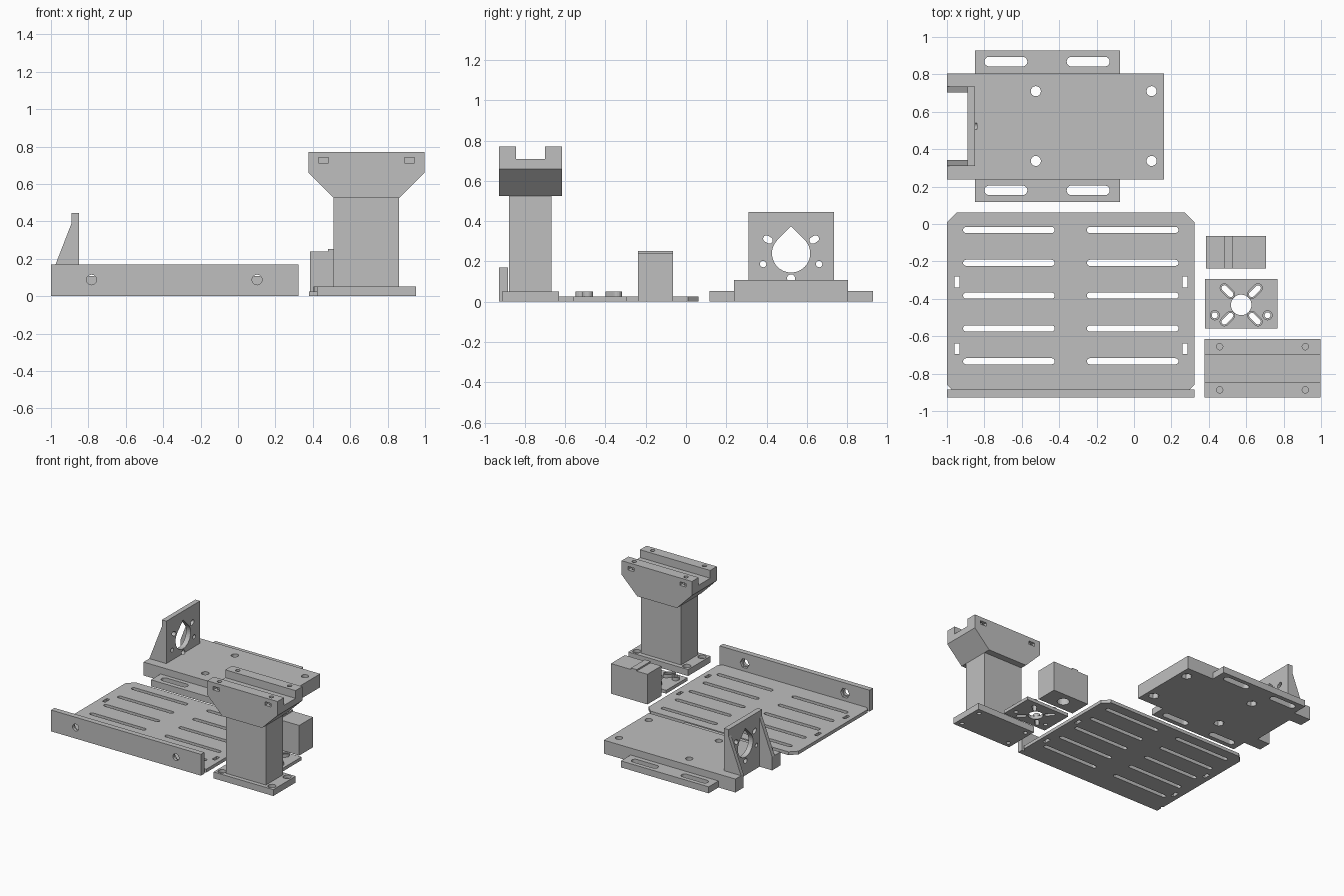
import bpy, bmesh, math
from mathutils import Vector

if "Cube" in bpy.data.objects:
    bpy.data.objects.remove(bpy.data.objects["Cube"])

grey = bpy.data.materials.new("plain grey")
grey.diffuse_color = (0.52, 0.52, 0.52, 1)
grey.use_nodes = True
grey.node_tree.nodes["Principled BSDF"].inputs["Base Color"].default_value = grey.diffuse_color


def circle(cx, cy, r, n=24):
    return [(cx + r * math.cos(math.tau * i / n), cy + r * math.sin(math.tau * i / n)) for i in range(n)]


def hexagon(cx, cy, r):
    return circle(cx, cy, r, 6)


def rect(u0, u1, v0, v1):
    return [(u0, v0), (u1, v0), (u1, v1), (u0, v1)]


def slot(cx, cy, length, width, angle=0.0, n=8):
    """Rounded slot outline."""
    pts, half = [], (length - width) / 2
    for side in (0, 1):
        for i in range(n + 1):
            a = -math.pi / 2 + math.pi * (side + i / n)
            u = (half if side == 0 else -half) + width / 2 * math.cos(a)
            v = width / 2 * math.sin(a)
            pts.append((cx + u * math.cos(angle) - v * math.sin(angle),
                        cy + u * math.sin(angle) + v * math.cos(angle)))
    return pts


def prisms(name, outlines, axis, lo, hi):
    """Extrude each outline from lo to hi along an axis, in one object."""
    place = {"x": lambda u, v, w: (w, u, v),
             "y": lambda u, v, w: (u, w, v),
             "z": lambda u, v, w: (u, v, w)}[axis]
    bm = bmesh.new()
    for pts in outlines:
        face = bm.faces.new([bm.verts.new(place(u, v, lo)) for u, v in pts])
        top = bmesh.ops.extrude_face_region(bm, geom=[face])["geom"]
        move = Vector(place(0, 0, hi - lo))
        bmesh.ops.translate(bm, vec=move, verts=[e for e in top if isinstance(e, bmesh.types.BMVert)])
    bmesh.ops.recalc_face_normals(bm, faces=bm.faces[:])
    me = bpy.data.meshes.new(name)
    bm.to_mesh(me)
    bm.free()
    me.materials.append(grey)
    ob = bpy.data.objects.new(name, me)
    bpy.context.collection.objects.link(ob)
    return ob


def combine(ob, outlines, axis, lo, hi, op="DIFFERENCE"):
    """Cut prisms from a part, or weld them on."""
    tool = prisms("tool", outlines, axis, lo, hi)
    mod = ob.modifiers.new("combine", "BOOLEAN")
    mod.operation, mod.solver, mod.object = op, "EXACT", tool
    bpy.context.view_layer.update()
    me = bpy.data.meshes.new_from_object(ob.evaluated_get(bpy.context.evaluated_depsgraph_get()))
    ob.modifiers.clear()
    ob.data = me
    me.name = ob.name
    bpy.data.objects.remove(tool)


def add(ob, outlines, axis, lo, hi):
    combine(ob, outlines, axis, lo, hi, "UNION")


# Slotted bed with chamfered corners and a front wall
bed = prisms("slotted_bed", [[(-1, -0.91), (0.323, -0.91), (0.323, 0.01), (0.27, 0.062),
                              (-0.947, 0.062), (-1, 0.01)]], "z", 0, 0.026)
combine(bed, [[(s, -0.92), (s + d, -0.92), (s + d, -0.885), (s, -0.86)]
              for s, d in ((-1.0, 0.025), (0.323, -0.025))], "z", -0.1, 0.1)
add(bed, [rect(-1, 0.323, -0.928, -0.885)], "z", 0, 0.17)
combine(bed, [slot(x, -0.032 - 0.1755 * i, 0.49, 0.033) for x in (-0.669, -0.007) for i in range(5)]
        + [rect(x - 0.0135, x + 0.0135, y - 0.029, y + 0.029)
           for x in (-0.947, 0.272) for y in (-0.311, -0.667)], "z", -0.1, 0.1)
combine(bed, [circle(x, 0.088, 0.027) for x in (-0.783, 0.102)], "y", -1, -0.8)
combine(bed, [hexagon(x, 0.088, 0.04) for x in (-0.783, 0.102)], "y", -0.905, -0.8)

# Motor base: notched block, side flanges, upright face with gussets
base = prisms("motor_base", [[(-1, 0.238), (0.161, 0.238), (0.161, 0.805), (-1, 0.805), (-1, 0.702),
                              (-0.89, 0.702), (-0.89, 0.343), (-1, 0.343)]], "z", 0, 0.107)
add(base, [rect(-0.85, -0.075, 0.117, 0.25), rect(-0.85, -0.075, 0.79, 0.928)], "z", 0, 0.052)
add(base, [rect(0.311, 0.734, 0.05, 0.445)], "x", -0.89, -0.85)
for y in (0.311, 0.702):
    add(base, [[(-1, 0.09), (-0.87, 0.09), (-0.87, 0.39), (-0.89, 0.39), (-1, 0.107)]], "y", y, y + 0.032)
combine(base, [slot(x, y, 0.23, 0.052) for x in (-0.685, -0.245) for y in (0.18, 0.868)], "z", -0.1, 0.2)
bolts = [(x, y) for x in (-0.525, 0.094) for y in (0.337, 0.71)]
combine(base, [circle(x, y, 0.027) for x, y in bolts], "z", -0.1, 0.2)
combine(base, [hexagon(x, y, 0.04) for x, y in bolts], "z", -0.1, 0.04)

# Teardrop shaft opening and screw holes in the upright face
cy, cz, r = 0.522, 0.24, 0.095
teardrop = [(cy + r * math.cos(a), cz + r * math.sin(a))
            for a in (math.radians(135 + 270 * i / 30) for i in range(31))] + [(cy, cz + r * math.sqrt(2))]
combine(base, [teardrop, circle(cy, 0.116, 0.02)]
        + [circle(cy + s * 0.139, 0.187, 0.016) for s in (-1, 1)]
        + [slot(cy + s * 0.115, 0.309, 0.05, 0.033, s * 0.53) for s in (-1, 1)], "x", -0.91, -0.84)

# Tall support: foot, post and flared cradle head
tower = prisms("tower_support", [rect(0.423, 0.951, -0.913, -0.631)], "z", 0, 0.051)
add(tower, [rect(0.511, 0.862, -0.88, -0.667)], "z", 0.02, 0.56)
add(tower, [[(0.511, 0.525), (0.862, 0.525), (0.998, 0.66), (0.998, 0.772),
             (0.378, 0.772), (0.378, 0.66)]], "y", -0.928, -0.615)
combine(tower, [rect(-0.845, -0.70, 0.71, 0.9)], "x", 0.3, 1.1)
for lo, hi in ((-1, -0.868), (-0.675, -0.5)):
    combine(tower, [rect(x - 0.027, x + 0.027, 0.713, 0.741) for x in (0.458, 0.916)], "y", lo, hi)
combine(tower, [circle(x, y, 0.017, 16) for x in (0.458, 0.916) for y in (-0.887, -0.656)], "z", 0.68, 0.9)
feet = [(x, y) for x in (0.467, 0.907) for y in (-0.868, -0.676)]
combine(tower, [circle(x, y, 0.016, 16) for x, y in feet], "z", -0.1, 0.1)
combine(tower, [circle(x, y, 0.03) for x, y in feet], "z", 0.026, 0.1)

# Adapter plate with raised rims around diagonal slots
plate = prisms("adapter_plate", [rect(0.38, 0.766, -0.56, -0.293)], "z", 0, 0.026)
diag = [(0.573 + sx * 0.0735, -0.4325 + sy * 0.0735, sx * sy * math.pi / 4) for sx in (-1, 1) for sy in (-1, 1)]
ears = [(x, -0.488) for x in (0.432, 0.714)]
add(plate, [slot(x, y, 0.097, 0.05, a) for x, y, a in diag]
    + [circle(x, y, 0.027) for x, y in ears], "z", 0.01, 0.051)
combine(plate, [slot(x, y, 0.077, 0.03, a) for x, y, a in diag]
        + [circle(x, y, 0.016) for x, y in ears] + [circle(0.573, -0.4325, 0.055, 32)], "z", -0.1, 0.1)

# Small spacer block with a top ridge and a blind hole underneath
block = prisms("spacer_block", [[(0.385, 0), (0.707, 0), (0.707, 0.24), (0.53, 0.24), (0.53, 0.252),
                                 (0.48, 0.252), (0.48, 0.24), (0.385, 0.24)]], "y", -0.239, -0.064)
combine(block, [circle(0.546, -0.151, 0.045)], "z", -0.1, 0.15)
